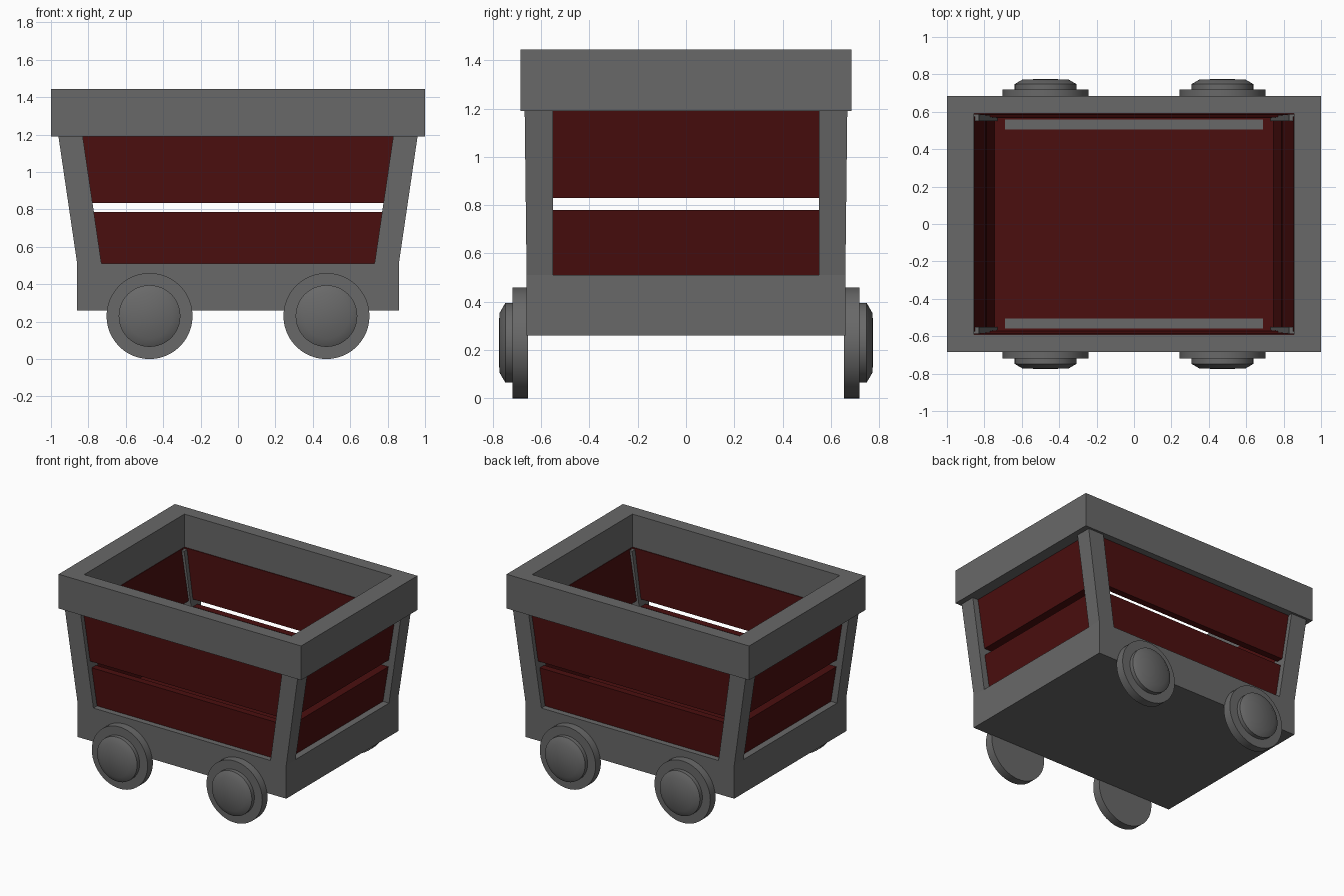
import bpy, bmesh, math
from mathutils import Vector

if "Cube" in bpy.data.objects:
    bpy.data.objects.remove(bpy.data.objects["Cube"])


def material(name, rgb):
    m = bpy.data.materials.new(name)
    m.diffuse_color = (*rgb, 1)
    m.use_nodes = True
    m.node_tree.nodes["Principled BSDF"].inputs["Base Color"].default_value = m.diffuse_color
    return m


GREY = material("iron grey", (0.14, 0.14, 0.14))
RED = material("dark red", (0.07, 0.0045, 0.0045))


def finish(name, bm, mat):
    bmesh.ops.recalc_face_normals(bm, faces=bm.faces)
    me = bpy.data.meshes.new(name)
    bm.to_mesh(me)
    bm.free()
    me.materials.append(mat)
    ob = bpy.data.objects.new(name, me)
    bpy.context.collection.objects.link(ob)
    return ob


def block(name, mat, low, high=None):
    """Tapered block; low and high are (x0, x1, y0, y1, z)."""
    bm = bmesh.new()
    rings = []
    for x0, x1, y0, y1, z in (low, high):
        rings.append([bm.verts.new(p) for p in
                      ((x0, y0, z), (x1, y0, z), (x1, y1, z), (x0, y1, z))])
    a, b = rings
    bm.faces.new(a)
    bm.faces.new(b)
    for i in range(4):
        j = (i + 1) % 4
        bm.faces.new((a[i], a[j], b[j], b[i]))
    return finish(name, bm, mat)


def box(name, mat, x0, x1, y0, y1, z0, z1):
    return block(name, mat, (x0, x1, y0, y1, z0), (x0, x1, y0, y1, z1))


def span(s, a, b):
    return tuple(sorted((s * a, s * b)))


def lean(z):
    """Outward lean of the cart ends above the base."""
    return (z - 0.51) * 0.10 / 0.68


Z0, Z1, ZT = 0.26, 0.51, 1.19

# base tray
box("underside", GREY, -0.80, 0.80, -0.60, 0.60, Z0, 0.40)
box("floor", RED, -0.76, 0.76, -0.57, 0.57, 0.40, Z1 + 0.002)
for s, side in ((-1, "front"), (1, "back")):
    box(side + "_sill", GREY, -0.86, 0.86, *span(s, 0.565, 0.66), Z0, Z1)
    box(side + "_inner_ledge", GREY, -0.69, 0.69, *span(s, 0.505, 0.56), 0.45, Z1 + 0.008)
    # top rim, long side
    box(side + "_rim", GREY, -1, 1, *span(s, 0.59, 0.685), ZT, 1.445)
    # two side planks with a gap between
    for part, za, zb, y in (("lower", 0.49, 0.785, 0.567), ("upper", 0.835, 1.20, 0.58)):
        xa, xb = 0.77 + lean(za), 0.77 + lean(zb)
        block(f"{side}_{part}_plank", RED,
              (-xa, xa, *span(s, y, y + 0.05), za),
              (-xb, xb, *span(s, y + 0.005, y + 0.055), zb))

for s, side in ((-1, "left"), (1, "right")):
    box(side + "_sill", GREY, *span(s, 0.745, 0.86), -0.565, 0.565, Z0, Z1)
    # top rim, short end
    box(side + "_rim", GREY, *span(s, 0.855, 1), -0.59, 0.59, ZT, 1.445)
    # leaning end planks
    for part, za, zb in (("lower", 0.49, 0.78), ("upper", 0.83, 1.20)):
        a, b = 0.745 + lean(za), 0.75 + lean(zb)
        block(f"{side}_{part}_plank", RED,
              (*span(s, a, a + 0.065), -0.575, 0.575, za),
              (*span(s, b, b + 0.065), -0.575, 0.575, zb))
    # corner posts
    for t, end in ((-1, "front"), (1, "back")):
        block(f"{end}_{side}_post", GREY,
              (*span(s, 0.73, 0.86), *span(t, 0.55, 0.66), Z1),
              (*span(s, 0.83, 0.96), *span(t, 0.55, 0.668), ZT))

# wheels: lathed profile of (radius, distance from the centre line)
PROFILE = ((0, 0.655), (0.23, 0.655), (0.23, 0.718), (0.165, 0.718),
           (0.165, 0.748), (0.122, 0.773), (0, 0.775))
for t, end in ((-1, "front"), (1, "back")):
    for s, side in ((-1, "left"), (1, "right")):
        bm = bmesh.new()
        c = Vector((s * 0.473, 0, 0.23))
        vs = [bm.verts.new(c + Vector((r, t * y, 0))) for r, y in PROFILE]
        es = [bm.edges.new(p) for p in zip(vs, vs[1:])]
        bmesh.ops.spin(bm, geom=vs + es, cent=c, axis=(0, 1, 0),
                       angle=math.tau, steps=48)
        bmesh.ops.remove_doubles(bm, verts=bm.verts, dist=0.0005)
        ob = finish(f"{end}_{side}_wheel", bm, GREY)
        bpy.ops.object.select_all(action="DESELECT")
        ob.select_set(True)
        bpy.context.view_layer.objects.active = ob
        bpy.ops.object.shade_smooth_by_angle(angle=math.radians(40))
